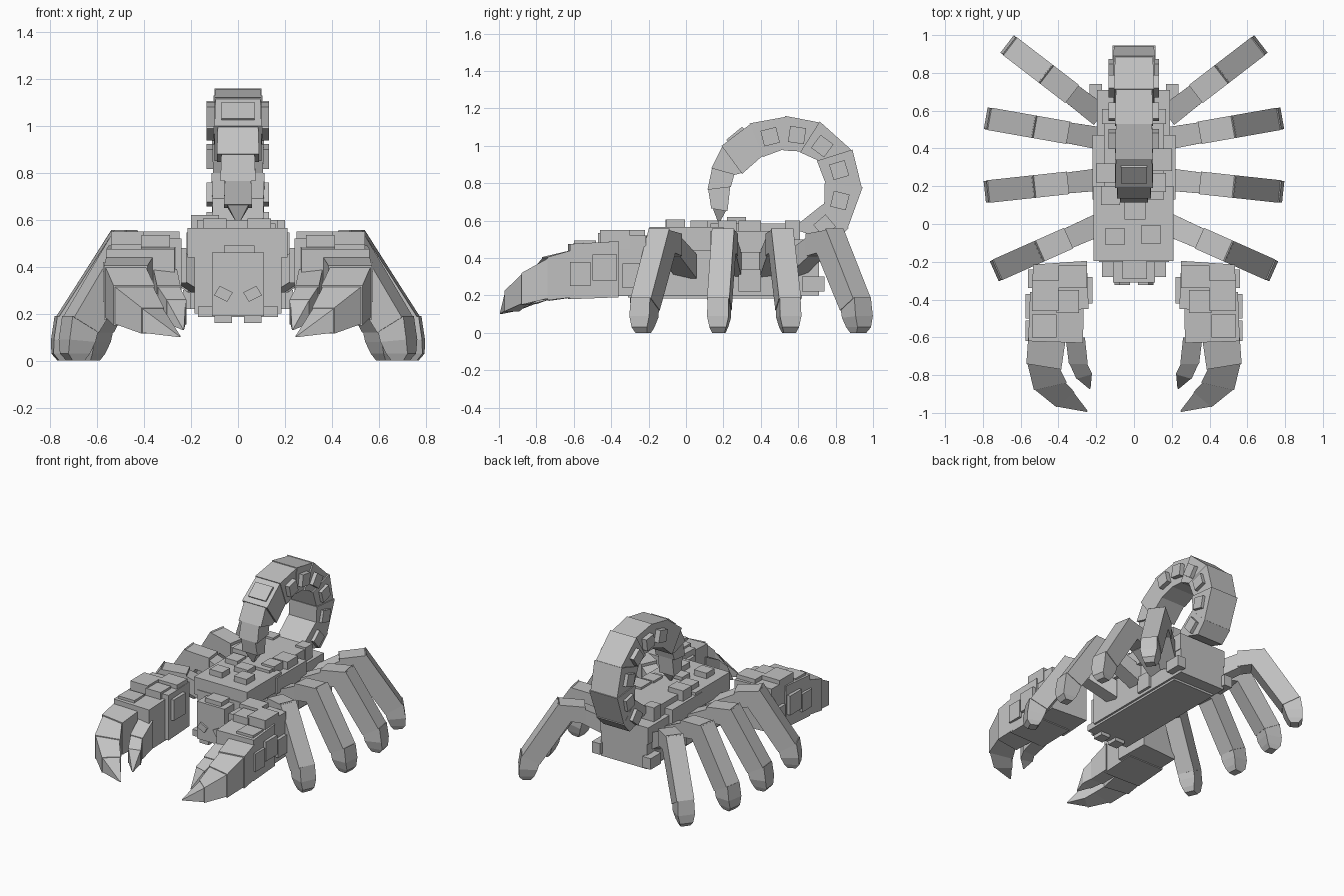
import bpy, bmesh, math
from mathutils import Vector

if "Cube" in bpy.data.objects:
    bpy.data.objects.remove(bpy.data.objects["Cube"])

grey = bpy.data.materials.new("stone_grey")
grey.diffuse_color = (0.54, 0.54, 0.54, 1)
grey.use_nodes = True
grey.node_tree.nodes["Principled BSDF"].inputs["Base Color"].default_value = grey.diffuse_color


def make(name, bm):
    bmesh.ops.remove_doubles(bm, verts=bm.verts, dist=0.0005)
    bmesh.ops.recalc_face_normals(bm, faces=bm.faces)
    me = bpy.data.meshes.new(name)
    bm.to_mesh(me)
    bm.free()
    me.materials.append(grey)
    ob = bpy.data.objects.new(name, me)
    bpy.context.collection.objects.link(ob)
    return ob


def loft(name, rings):
    """Skin a chain of equally sized rings and cap both ends."""
    bm = bmesh.new()
    rs = [[bm.verts.new(p) for p in r] for r in rings]
    n = len(rs[0])
    for a, b in zip(rs, rs[1:]):
        for i in range(n):
            j = (i + 1) % n
            bm.faces.new((a[i], a[j], b[j], b[i]))
    bm.faces.new(rs[0])
    bm.faces.new(rs[-1])
    return make(name, bm)


def box(name, x0, x1, y0, y1, z0, z1):
    return loft(name, [[(x0, y0, z), (x1, y0, z), (x1, y1, z), (x0, y1, z)] for z in (z0, z1)])


def pair(name, x0, x1, *rest):
    box(name + "_right", x0, x1, *rest)
    box(name + "_left", -x1, -x0, *rest)


# Trunk: belly plate, core and overlapping back shells
box("belly_plate", -.17, .17, -.28, .62, .185, .23)
box("trunk_core", -.185, .185, -.2, .71, .2, .48)
box("front_shell", -.215, .21, -.195, .2, .44, .565)
box("middle_shell", -.22, .22, .13, .47, .43, .545)
box("upper_deck", -.16, .16, .13, .61, .45, .585)
box("rear_ledge", -.195, .19, .45, .71, .38, .50)
pair("rear_knob", .17, .235, .62, .74, .22, .30)
pair("side_knob", .17, .205, .28, .4, .22, .34)
for i, (x, y, w, d, h) in enumerate([
        (-.10, -.065, .05, .045, .605), (.09, -.055, .05, .05, .605),
        (.005, .07, .055, .045, .60), (-.125, .15, .05, .05, .60),
        (.14, .34, .06, .06, .60), (-.14, .27, .06, .05, .62),
        (.12, .22, .05, .05, .60), (-.13, .57, .04, .04, .60), (.13, .57, .04, .04, .60)]):
    box(f"back_stud_{i}", x - w, x + w, y - d, y + d, .5, h)

# Head with crest, tilted eyes and chin
box("head", -.11, .11, -.31, -.18, .19, .46)
box("head_crest", -.06, .07, -.29, -.19, .44, .49)
pair("chin", .025, .10, -.30, -.22, .16, .21)
for s in (-1, 1):
    c = Vector((s * .062, 0, .285))
    u = Vector((.028, 0, s * .014))
    v = Vector((-s * .012, 0, .02))
    loft("eye", [[c + u * a + v * b + Vector((0, y, 0)) for a, b in
                  ((-1, -1), (1, -1), (1, 1), (-1, 1))] for y in (-.322, -.30)])

# Legs: raised thigh, flat knee, slanted shin and tapered foot
legs = [((.20, .59), (.672, .953)), ((.19, .455), (.785, .56)),
        ((.19, .235), (.79, .17)), ((.20, -.01), (.74, -.25))]


def leg_ring(hip, d, side, pts, w):
    """Ring across the leg through a lower and an upper profile point."""
    n = Vector((-d.y, d.x))
    out = []
    for (r, z), k in ((pts[0], -1), (pts[0], 1), (pts[1], 1), (pts[1], -1)):
        p = hip + d * r + n * w * k
        out.append((side * p.x, p.y, z))
    return out


for i, (h, t) in enumerate(legs):
    hip, tip = Vector(h), Vector(t)
    o = (tip - hip).length - .60
    d = (tip - hip).normalized()
    for side in (1, -1):
        def part(name, rows):
            loft(f"{name}_{i}", [leg_ring(hip, d, side, (a, b), w) for a, b, w in rows])
        part("thigh", [((-.03, .29), (-.03, .42), .06), ((.18, .41), (.17, .515), .055)])
        part("knee", [((.16, .41), (.16, .53), .06), ((.275 + o, .43), (.345 + o, .55), .06)])
        part("shin", [((.25 + o, .44), (.34 + o, .557), .06),
                      ((.465 + o, .12), (.58 + o, .185), .06)])
        part("foot", [((.465 + o, .13), (.585 + o, .19), .056),
                      ((.48 + o, .08), (.60 + o, .09), .058),
                      ((.50 + o, .03), (.60 + o, .03), .045),
                      ((.52 + o, .0), (.575 + o, .0), .033)])

# Tail: arched chain given as outer (y, z), inner (y, z), half width of the next segment
tail = [(.80, .48, .56, .56, .11), (.87, .56, .735, .69, .113), (.945, .78, .74, .80, .11),
        (.89, .98, .70, .92, .105), (.715, 1.13, .61, .965, .10), (.53, 1.16, .52, .975, .10),
        (.34, 1.12, .41, .94, .10), (.19, 1.0, .30, .85, .09), (.135, .88, .262, .845, .075),
        (.115, .765, .24, .78, .06), (.135, .665, .222, .65, .045)]


def tail_ring(row, w, k=1.0):
    a, b = Vector(row[0:2]), Vector(row[2:4])
    m = (a + b) / 2
    a, b = m + (a - m) * k, m + (b - m) * k
    return [(-w, *a), (w, *a), (w, *b), (-w, *b)]


for i, (p, q) in enumerate(zip(tail, tail[1:])):
    loft(f"tail_segment_{i}", [tail_ring(p, p[4] - .004, .94), tail_ring(q, p[4])])
    if i < 6:  # side studs
        a, b = Vector(p[0:2]) + Vector(p[2:4]), Vector(q[0:2]) + Vector(q[2:4])
        c, u = (a + b) / 4, (b - a).normalized() * .043
        v = Vector((-u.y, u.x))
        quad = [c - u - v, c + u - v, c + u + v, c - u + v]
        loft(f"tail_stud_{i}", [[(x, *e) for e in quad] for x in (-.134, .132)])
loft("stinger", [tail_ring(tail[-1], .045, .8), tail_ring((.172, .59, .18, .59), .008)])
# raised plate on the front bend of the tail
loft("tail_plate", [[(s * .07, y, z) for s, y, z in ((-1, .225, 1.02), (1, .225, 1.02),
                                                    (1, .31, 1.09), (-1, .31, 1.09))],
                    [(s * .07, y, z) for s, y, z in ((-1, .215, 1.032), (1, .215, 1.032),
                                                    (1, .30, 1.102), (-1, .30, 1.102))]])

# Claws: rows are inner (x, y), outer (x, y), bottom z, top z
finger = [(.36, -.60, .56, -.60, .19, .445), (.385, -.77, .57, -.74, .175, .405),
          (.355, -.84, .53, -.88, .15, .32), (.315, -.89, .41, -.97, .115, .225),
          (.245, -.99, .25, -.995, .10, .105)]
thumb = [(.26, -.60, .36, -.62, .19, .39), (.245, -.74, .345, -.74, .17, .32),
         (.22, -.795, .305, -.82, .155, .26), (.23, -.87, .235, -.875, .13, .135)]
palm_rear = [(.25, -.195, .535, -.215, .20, .52), (.24, -.45, .54, -.46, .195, .52)]
palm_front = [(.265, -.36, .55, -.36, .19, .49), (.27, -.63, .56, -.62, .18, .475)]


def claw_ring(row, s, k=1.0):
    xi, yi, xo, yo, b, t = row
    c = Vector(((xi + xo) / 2, (yi + yo) / 2, (b + t) / 2))
    pts = [Vector(p) for p in ((xi, yi, b), (xo, yo, b), (xo, yo, t), (xi, yi, t))]
    pts = [c + (p - c) * k for p in pts]
    return [(s * p.x, p.y, p.z) for p in pts]


for s in (1, -1):
    for name, rows in (("palm_rear", palm_rear), ("palm_front", palm_front),
                       ("claw_finger", finger), ("claw_thumb", thumb)):
        for i, (p, q) in enumerate(zip(rows, rows[1:])):
            loft(f"{name}_{i}", [claw_ring(p, s, .93 if i else 1), claw_ring(q, s)])
# armour plates around the palms
for name, *b in [("palm_top_plate", .25, .40, -.34, -.22, .45, .55),
                 ("palm_top_plate_outer", .40, .54, -.46, -.30, .45, .55),
                 ("palm_top_plate_front", .29, .41, -.47, -.35, .45, .535),
                 ("palm_inner_plate", .22, .30, -.42, -.28, .33, .48),
                 ("palm_front_plate", .41, .54, -.60, -.48, .42, .495),
                 ("palm_side_plate", .50, .575, -.50, -.37, .28, .42),
                 ("palm_side_plate_rear", .50, .56, -.34, -.24, .24, .37),
                 ("palm_side_plate_front", .50, .575, -.62, -.51, .25, .38)]:
    pair(name, *b)
